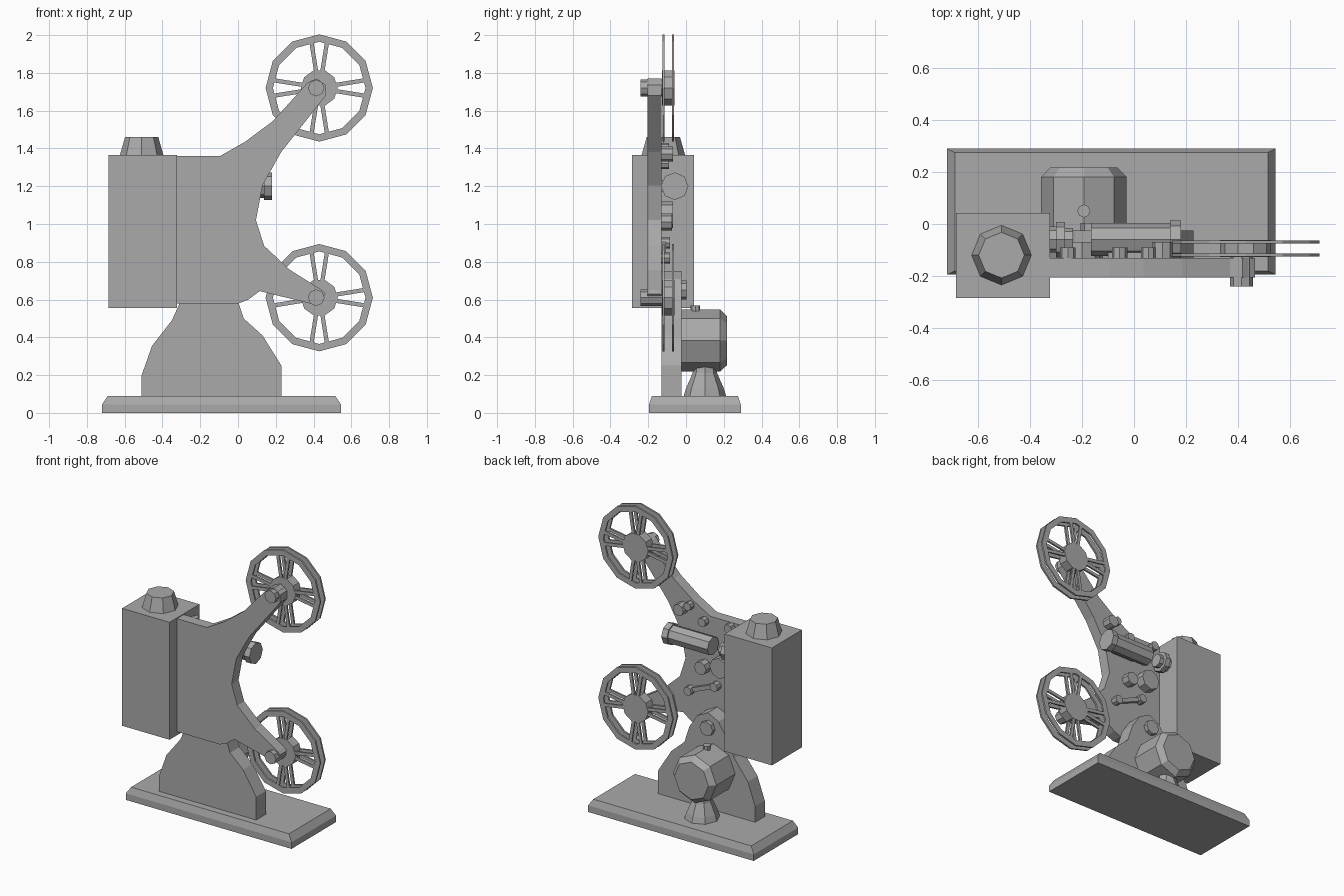
import bpy, bmesh
from math import sin, cos, pi, radians, atan2, hypot
from mathutils import Vector

cube = bpy.data.objects.get("Cube")
if cube:
    bpy.data.objects.remove(cube, do_unlink=True)

grey = bpy.data.materials.new("plain grey")
grey.use_nodes = True
grey.diffuse_color = (0.4, 0.4, 0.4, 1)
grey.node_tree.nodes["Principled BSDF"].inputs["Base Color"].default_value = (0.4, 0.4, 0.4, 1)


def loft(name, rings, ring_shape=False):
    """Skin a list of point rings; cap the ends, or join last to first."""
    bm = bmesh.new()
    loops = [[bm.verts.new(p) for p in ring] for ring in rings]
    n = len(loops[0])
    pairs = list(zip(loops, loops[1:]))
    if ring_shape:
        pairs.append((loops[-1], loops[0]))
    else:
        bm.faces.new(loops[0])
        bm.faces.new(loops[-1])
    for a, b in pairs:
        for i in range(n):
            j = (i + 1) % n
            bm.faces.new((a[i], a[j], b[j], b[i]))
    bmesh.ops.recalc_face_normals(bm, faces=bm.faces)
    mesh = bpy.data.meshes.new(name)
    bm.to_mesh(mesh)
    bm.free()
    mesh.materials.append(grey)
    obj = bpy.data.objects.new(name, mesh)
    bpy.context.collection.objects.link(obj)
    return obj


def circle(r, h, axis, center, n):
    """Regular polygon at height h along an axis."""
    pts = []
    for i in range(n):
        a, b = r * cos(2 * pi * i / n), r * sin(2 * pi * i / n)
        v = {"x": (h, a, b), "y": (a, h, b), "z": (a, b, h)}[axis]
        pts.append(Vector(v) + Vector(center))
    return pts


def turned(name, profile, axis, center, n=8, ring_shape=False):
    return loft(name, [circle(r, h, axis, center, n) for r, h in profile], ring_shape)


def prism(name, outline, y0, y1):
    return loft(name, [[(x, y, z) for x, z in outline] for y in (y0, y1)])


def box(name, x0, x1, y0, y1, z0, z1):
    return prism(name, [(x0, z0), (x1, z0), (x1, z1), (x0, z1)], y0, y1)


def strut(name, a, b, width, y0, y1):
    """Flat bar between two x-z points."""
    dx, dz = b[0] - a[0], b[1] - a[1]
    k = width / 2 / hypot(dx, dz)
    px, pz = -dz * k, dx * k
    prism(name, [(a[0] + px, a[1] + pz), (b[0] + px, b[1] + pz),
                 (b[0] - px, b[1] - pz), (a[0] - px, a[1] - pz)], y0, y1)


# Base with chamfered top edge
def base_ring(inset_x, inset_y, z):
    x0, x1, y0, y1 = -0.72 + inset_x, 0.545 - inset_x, -0.195 + inset_y, 0.29 - inset_y
    return [(x0, y0, z), (x1, y0, z), (x1, y1, z), (x0, y1, z)]


loft("base", [base_ring(0, 0, 0), base_ring(0, 0, 0.045), base_ring(0.03, 0.015, 0.09)])

# Stand
prism("stand", [(-0.51, 0.09), (0.23, 0.09), (0.23, 0.25), (0.13, 0.41), (0.03, 0.5),
                (-0.01, 0.62), (-0.07, 0.71), (-0.15, 0.75), (-0.23, 0.71),
                (-0.3, 0.6), (-0.35, 0.49), (-0.455, 0.355), (-0.51, 0.2)], -0.13, -0.025)
turned("stand_bolt", [(0.05, -0.03), (0.05, 0.003)], "y", (-0.155, 0, 0.65))

# Main plate with two reel arms
prism("main_plate", [(-0.323, 1.36), (-0.095, 1.36), (0.037, 1.435), (0.185, 1.545),
                     (0.37, 1.75), (0.418, 1.77), (0.465, 1.735), (0.465, 1.68),
                     (0.228, 1.38), (0.13, 1.205), (0.095, 1.02), (0.138, 0.885),
                     (0.275, 0.757), (0.445, 0.65), (0.465, 0.63), (0.41, 0.572),
                     (0.115, 0.645), (0.055, 0.6), (0.005, 0.58), (-0.323, 0.58)],
      -0.205, -0.13)

# Lamp house and chimney
box("lamp_house", -0.685, -0.323, -0.285, 0.042, 0.555, 1.365)
turned("chimney", [(0.115, 1.365), (0.088, 1.46)], "z", (-0.51, -0.12, 0))

# Reels
for label, cz in (("upper", 1.72), ("lower", 0.61)):
    cx = 0.43
    for side, y0, y1 in (("front", -0.125, -0.113), ("back", -0.075, -0.063)):
        name = f"{label}_reel_{side}"
        turned(name + "_rim", [(0.284, y0), (0.284, y1), (0.245, y1), (0.245, y0)],
               "y", (cx, 0, cz), 12, True)
        for q in range(4):
            for s in (-1, 1):
                ends = []
                for r, off in ((0.085, 0.016), (0.248, 0.042)):
                    a = q * pi / 2 + s * atan2(off, r)
                    d = hypot(off, r)
                    ends.append((cx + d * cos(a), cz + d * sin(a)))
                strut(name + "_spoke", ends[0], ends[1], 0.022, y0, y1)
    turned(label + "_reel_hub", [(0.098, -0.127), (0.098, -0.061)], "y", (cx, 0, cz), 10)
    turned(label + "_reel_spindle", [(0.044, -0.24), (0.044, -0.1)], "y", (0.414, 0, cz))

# Lens barrel, front ring and condenser, along the light path
light_path = (0, -0.06, 1.2)
turned("lens_barrel", [(0.063, -0.165), (0.063, 0.14)], "x", light_path)
turned("lens_ring", [(0.073, 0.138), (0.073, 0.18)], "x", light_path)
turned("condenser", [(0.05, -0.33), (0.05, -0.3), (0.068, -0.3), (0.068, -0.265),
                     (0.045, -0.265), (0.045, -0.235)], "x", light_path)
box("lens_mount", -0.1, 0.08, -0.135, -0.09, 1.17, 1.23)

# Film rollers on the back of the plate
for name, x, z, r, y in (("feed_roller", 0.11, 1.37, 0.04, -0.07),
                         ("feed_guide", 0.055, 1.4, 0.028, -0.09),
                         ("upper_roller", -0.055, 1.32, 0.03, -0.09),
                         ("lamp_side_roller", -0.255, 1.33, 0.03, -0.09),
                         ("sprocket", -0.2, 1.05, 0.07, -0.07),
                         ("gate_roller", -0.055, 1.01, 0.045, -0.075),
                         ("tension_roller_a", 0.05, 0.82, 0.03, -0.085),
                         ("tension_roller_b", -0.15, 0.9, 0.03, -0.085)):
    turned(name, [(r, -0.135), (r, y)], "y", (x, 0, z))
strut("tension_arm", (0.05, 0.82), (-0.15, 0.9), 0.028, -0.135, -0.105)

# Motor with oil cap and flared foot
turned("motor", [(0.165, -0.03), (0.165, 0.18), (0.13, 0.217)], "y", (-0.193, 0, 0.383))
turned("motor_oil_cap", [(0.025, 0.53), (0.025, 0.568)], "z", (-0.193, 0.05, 0))
turned("motor_foot", [(0.112, 0.09), (0.1, 0.13), (0.065, 0.21), (0.058, 0.27)],
       "z", (-0.193, 0.1, 0))
